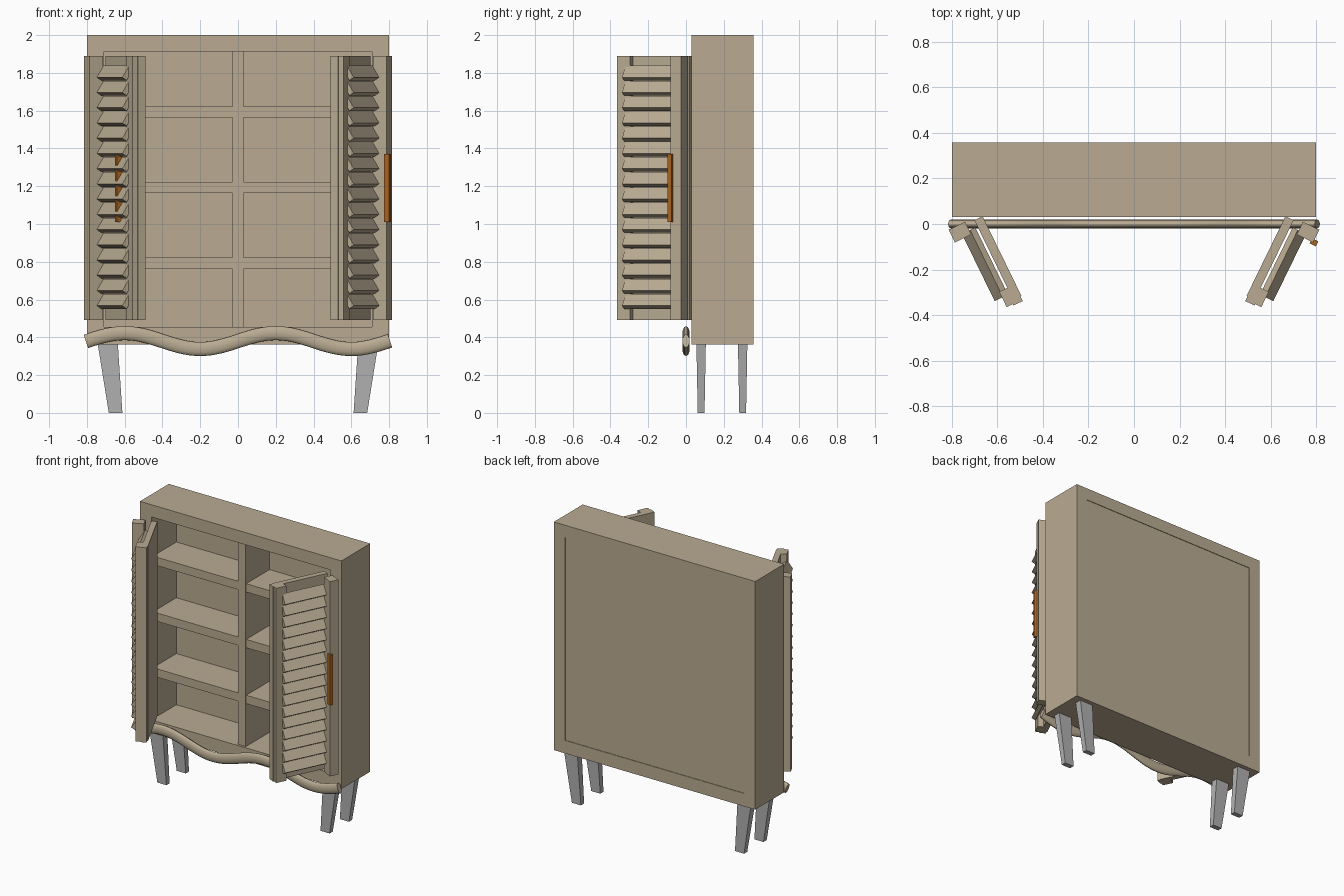
import bpy, bmesh, math
from mathutils import Matrix, Vector

cube = bpy.data.objects.get("Cube")
if cube:
    bpy.data.objects.remove(cube, do_unlink=True)


def material(name, rgb):
    m = bpy.data.materials.new(name)
    m.use_nodes = True
    m.diffuse_color = (*rgb, 1)
    m.node_tree.nodes["Principled BSDF"].inputs["Base Color"].default_value = (*rgb, 1)
    return m


WOOD = material("pale_wood", (0.49, 0.41, 0.29))
METAL = material("grey_metal", (0.44, 0.44, 0.44))
ORANGE = material("orange_brown", (0.40, 0.13, 0.015))


def add_mesh(name, bm, mat, matrix=Matrix()):
    bmesh.ops.transform(bm, matrix=matrix, verts=bm.verts)
    bmesh.ops.recalc_face_normals(bm, faces=bm.faces)
    mesh = bpy.data.meshes.new(name)
    bm.to_mesh(mesh)
    bm.free()
    mesh.materials.append(mat)
    obj = bpy.data.objects.new(name, mesh)
    bpy.context.collection.objects.link(obj)
    return obj


def add_box(bm, x, y, z, tilt=0):
    """Box from three (low, high) ranges, tilted about its own x axis."""
    centre = Vector([sum(r) / 2 for r in (x, y, z)])
    size = [r[1] - r[0] for r in (x, y, z)]
    m = Matrix.Translation(centre) @ Matrix.Rotation(tilt, 4, 'X') @ Matrix.Diagonal((*size, 1))
    bmesh.ops.create_cube(bm, size=1, matrix=m)


def box(name, x, y, z, mat=WOOD, matrix=Matrix()):
    bm = bmesh.new()
    add_box(bm, x, y, z)
    return add_mesh(name, bm, mat, matrix)


# Cabinet carcass: a rectangular tube, open at front and back
def rect_ring(bm, half_w, low, high, y):
    corners = ((-half_w, low), (half_w, low), (half_w, high), (-half_w, high))
    return [bm.verts.new((x, y, z)) for x, z in corners]


FRONT, BACK = 0.03, 0.357
bm = bmesh.new()
rings = [rect_ring(bm, 0.8, 0.362, 2.0, FRONT), rect_ring(bm, 0.8, 0.362, 2.0, BACK),
         rect_ring(bm, 0.71, 0.455, 1.912, BACK), rect_ring(bm, 0.71, 0.455, 1.912, FRONT)]
for k in range(4):
    a, b = rings[k], rings[(k + 1) % 4]
    for i in range(4):
        j = (i + 1) % 4
        bm.faces.new((a[i], a[j], b[j], b[i]))
add_mesh("cabinet_body", bm, WOOD)

# Back panel, divider and shelves
box("back_panel", (-0.712, 0.712), (0.315, BACK - 0.004), (0.453, 1.914))
box("centre_divider", (-0.03, 0.03), (0.045, 0.32), (0.455, 1.912))
for n, z in enumerate((0.762, 1.163, 1.563)):
    for side, x in (("right", (-0.712, -0.03)), ("left", (0.03, 0.712))):
        box(f"{side}_shelf_{n + 1}", x, (0.05, 0.32), (z, z + 0.06))

# Tapered legs leaning inward at the foot
for side, s in (("left", 1), ("right", -1)):
    for place, y in (("front", 0.08), ("back", 0.3)):
        bm = bmesh.new()
        add_box(bm, (-0.5, 0.5), (-0.5, 0.5), (0, 0.37))
        for v in bm.verts:
            top = v.co.z > 0.1
            v.co.x = s * ((0.69 if top else 0.648) + v.co.x * (0.107 if top else 0.072))
            v.co.y = y + v.co.y * (0.05 if top else 0.036)
        add_mesh(f"{side}_{place}_leg", bm, METAL)

# Wavy rail along the lower front
curve = bpy.data.curves.new("wavy_rail", 'CURVE')
curve.dimensions = '3D'
curve.bevel_depth = 0.037
curve.bevel_resolution = 4
curve.use_fill_caps = True
steps = 64
spline = curve.splines.new('POLY')
spline.points.add(steps)
for i, p in enumerate(spline.points):
    x = -0.805 + 1.61 * i / steps
    p.co = (x, 0, 0.38 + 0.042 * math.sin(math.tau * (x + 0.8) / 0.8), 1)
curve.materials.append(WOOD)
rail = bpy.data.objects.new("wavy_rail", curve)
bpy.context.collection.objects.link(rail)
rail.scale.y = 0.52

# Open louvred doors: local x runs from hinge to tip, local y points outward
LOW, HIGH = 0.492, 1.89
ANGLE = math.radians(26)
along = Vector((-math.sin(ANGLE), -math.cos(ANGLE), 0))
outward = Vector((math.cos(ANGLE), -math.sin(ANGLE), 0))
door = Matrix.Translation((0.665, 0.034, 0)) @ Matrix(
    (along, outward, Vector((0, 0, 1)))).transposed().to_4x4()
mirror = Matrix.Diagonal((-1, 1, 1, 1))
SLATS = 16
PITCH = 1.29 / SLATS

for side, frame in (("left", door), ("right", mirror @ door)):
    box(f"{side}_door_panel", (0, 0.39), (0, 0.04), (LOW, HIGH), WOOD, frame)
    box(f"{side}_door_outer_stile", (-0.012, 0.05), (0.08, 0.16), (LOW, HIGH), WOOD, frame)
    box(f"{side}_door_tip_stile", (0.33, 0.405), (0.02, 0.08), (LOW, HIGH), WOOD, frame)
    box(f"{side}_door_tip_lip", (0.375, 0.412), (0.005, 0.05), (LOW, HIGH), WOOD, frame)
    bm = bmesh.new()
    for i in range(SLATS):
        z = 0.55 + PITCH * (i + 0.5)
        add_box(bm, (0.03, 0.358), (0.068, 0.098), (z - 0.037, z + 0.037), math.radians(33))
    add_mesh(f"{side}_door_slats", bm, WOOD, frame)

# Handles: one on the outer stile, one set among the slats
box("left_door_handle", (0.036, 0.06), (0.148, 0.178), (1.01, 1.37), ORANGE, door)
box("right_door_handle", (0.25, 0.275), (0.075, 0.107), (1.01, 1.37), ORANGE, mirror @ door)
